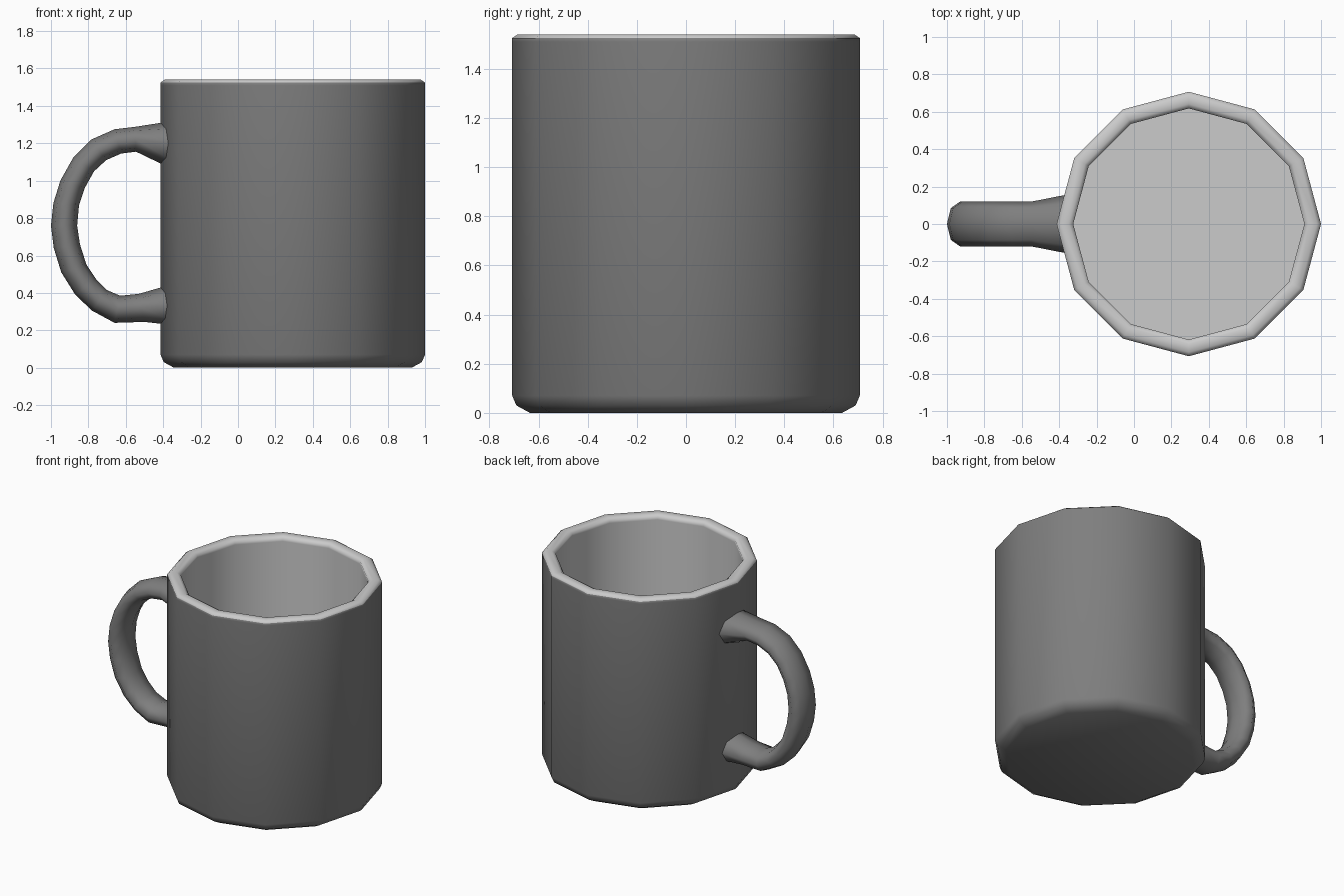
import bpy, bmesh, math

if "Cube" in bpy.data.objects:
    bpy.data.objects.remove(bpy.data.objects["Cube"])

CX, SIDES = 0.293, 12

# Dark glaze for the outside; rim and inside stay plain grey
glaze = bpy.data.materials.new("dark_glaze")
glaze.diffuse_color = (0.21, 0.21, 0.21, 1)
glaze.use_nodes = True
glaze.node_tree.nodes["Principled BSDF"].inputs["Base Color"].default_value = glaze.diffuse_color
plain = bpy.data.materials.new("light_grey")
plain.diffuse_color = (0.8, 0.8, 0.8, 1)
plain.use_nodes = True
plain.node_tree.nodes["Principled BSDF"].inputs["Base Color"].default_value = plain.diffuse_color


def finish(name, bm, angle):
    bmesh.ops.recalc_face_normals(bm, faces=bm.faces)
    me = bpy.data.meshes.new(name)
    bm.to_mesh(me)
    bm.free()
    me.materials.append(glaze)
    me.materials.append(plain)
    ob = bpy.data.objects.new(name, me)
    bpy.context.collection.objects.link(ob)
    bpy.ops.object.select_all(action='DESELECT')
    bpy.context.view_layer.objects.active = ob
    ob.select_set(True)
    bpy.ops.object.shade_smooth_by_angle(angle=math.radians(angle))
    return ob


def bridge(bm, rings, light_from=99):
    for s, (a, b) in enumerate(zip(rings, rings[1:])):
        n = len(a)
        for i in range(n):
            j = (i + 1) % n
            f = bm.faces.new((a[i], a[j], b[j], b[i]))
            f.material_index = int(s >= light_from)


# Cup: twelve-sided lathe, outside wall, rounded rim, inside wall and floor
profile = [(0.635, 0), (0.69, 0.03), (0.707, 0.07), (0.707, 1.51),
           (0.707, 1.525), (0.685, 1.54), (0.642, 1.54), (0.618, 1.525),
           (0.618, 1.505), (0.618, 0.09)]
bm = bmesh.new()
rings = []
for r, z in profile:
    rings.append([bm.verts.new((CX + r * math.cos(k * math.tau / SIDES),
                                r * math.sin(k * math.tau / SIDES), z))
                  for k in range(SIDES)])
bridge(bm, rings, light_from=4)
bm.faces.new(rings[0])
bm.faces.new(rings[-1]).material_index = 1
finish("cup_body", bm, 65)

# Handle: eight-sided oval section swept between outer and inner edge lines
outer = [(-0.414, 1.31), (-0.55, 1.288), (-0.66, 1.275), (-0.785, 1.22),
         (-0.88, 1.125), (-0.95, 1.0), (-0.987, 0.88), (-1.0, 0.76),
         (-0.985, 0.64), (-0.945, 0.51), (-0.87, 0.39), (-0.78, 0.305),
         (-0.66, 0.24), (-0.5, 0.245), (-0.414, 0.235)]
inner = [(-0.414, 1.09), (-0.545, 1.155), (-0.625, 1.145), (-0.705, 1.11),
         (-0.77, 1.05), (-0.82, 0.96), (-0.85, 0.87), (-0.86, 0.76),
         (-0.845, 0.66), (-0.81, 0.55), (-0.76, 0.475), (-0.7, 0.415),
         (-0.63, 0.385), (-0.53, 0.395), (-0.414, 0.43)]
bm = bmesh.new()
rings = []
last = len(outer) - 1
for i, ((xo, zo), (xi, zi)) in enumerate(zip(outer, inner)):
    end = i in (0, last)
    half_width = (0.155 if i == 0 else 0.13) if end else 0.12
    ring = []
    for k in range(8):
        a = k * math.tau / 8
        t = 0.5 + 0.5 * math.cos(a)
        y = half_width * math.sin(a)
        x = xi + (xo - xi) * t
        if end:  # ends follow the faceted cup wall
            x += 0.268 * abs(y) + 0.004
        ring.append(bm.verts.new((x, y, zi + (zo - zi) * t)))
    rings.append(ring)
bridge(bm, rings)
finish("handle", bm, 120)
